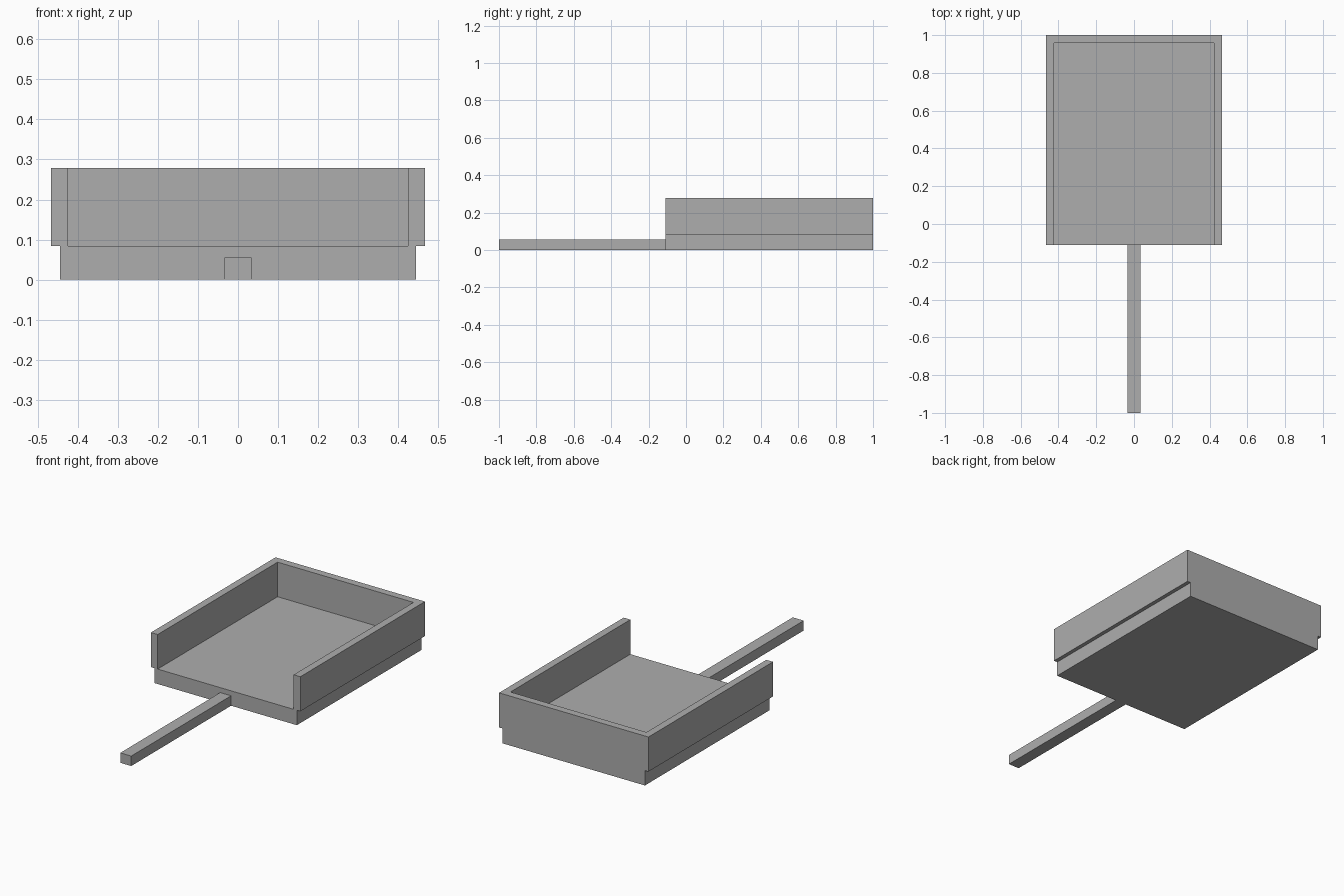
import bpy, bmesh

if "Cube" in bpy.data.objects:
    bpy.data.objects.remove(bpy.data.objects["Cube"])

grey = bpy.data.materials.new("plain grey")
grey.diffuse_color = (0.42, 0.42, 0.42, 1)
grey.use_nodes = True
grey.node_tree.nodes["Principled BSDF"].inputs["Base Color"].default_value = grey.diffuse_color


def extrude_outline(name, outline, z0, z1):
    """Solid made by raising a flat outline from z0 to z1."""
    bm = bmesh.new()
    face = bm.faces.new([bm.verts.new((x, y, z0)) for x, y in outline])
    top = bmesh.ops.extrude_face_region(bm, geom=[face])["geom"]
    bmesh.ops.translate(bm, vec=(0, 0, z1 - z0),
                        verts=[v for v in top if isinstance(v, bmesh.types.BMVert)])
    bmesh.ops.recalc_face_normals(bm, faces=bm.faces)
    mesh = bpy.data.meshes.new(name)
    bm.to_mesh(mesh)
    bm.free()
    mesh.materials.append(grey)
    obj = bpy.data.objects.new(name, mesh)
    bpy.context.collection.objects.link(obj)
    return obj


def rect(half_x, y0, y1):
    return [(-half_x, y0), (half_x, y0), (half_x, y1), (-half_x, y1)]


FRONT, BACK, FLOOR, TOP = -0.11, 1.0, 0.084, 0.279
OUT, IN, BACK_IN = 0.466, 0.424, 0.958

# Bed floor, slightly narrower than the walls
extrude_outline("bed_floor", rect(0.444, FRONT, BACK), 0, FLOOR)

# U-shaped wall, open at the front
extrude_outline("bed_walls", [
    (-OUT, FRONT), (-IN, FRONT), (-IN, BACK_IN), (IN, BACK_IN),
    (IN, FRONT), (OUT, FRONT), (OUT, BACK), (-OUT, BACK)], FLOOR, TOP)

# Tow bar
extrude_outline("tow_bar", rect(0.034, -1.0, FRONT), 0, 0.056)
